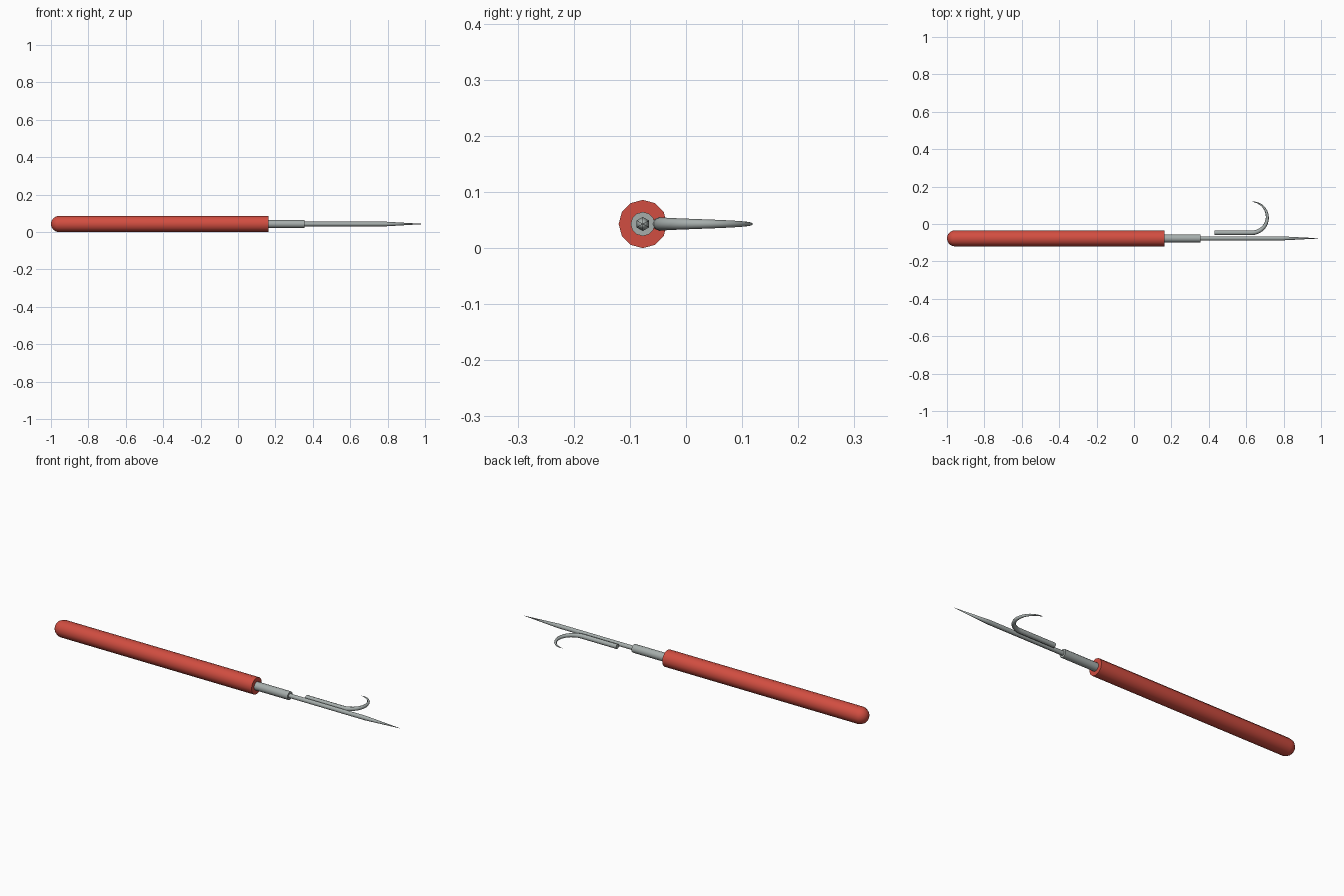
import bpy, bmesh, math
from mathutils import Vector

if "Cube" in bpy.data.objects:
    bpy.data.objects.remove(bpy.data.objects["Cube"])

AXIS_Y, AXIS_Z = -0.077, 0.043


def material(name, rgb):
    m = bpy.data.materials.new(name)
    m.diffuse_color = (*rgb, 1)
    m.use_nodes = True
    m.node_tree.nodes["Principled BSDF"].inputs["Base Color"].default_value = m.diffuse_color
    return m


red = material("red handle", (0.64, 0.075, 0.052))
steel = material("grey steel", (0.38, 0.42, 0.41))


def sweep(name, stations, sides, mat):
    """Sweep a round section along (x, y, radius) stations at z = AXIS_Z."""
    bm = bmesh.new()
    pts = [Vector((x, y, AXIS_Z)) for x, y, r in stations]
    rings = []
    for i, (p, s) in enumerate(zip(pts, stations)):
        if s[2] == 0:
            rings.append([bm.verts.new(p)])
            continue
        t = (pts[min(i + 1, len(pts) - 1)] - pts[max(i - 1, 0)]).normalized()
        n = Vector((-t.y, t.x, 0))
        angles = [2 * math.pi * k / sides for k in range(sides)]
        rings.append([bm.verts.new(p + s[2] * (n * math.sin(a) + Vector((0, 0, math.cos(a)))))
                      for a in angles])
    for a, b in zip(rings, rings[1:]):
        for k in range(sides):
            j = (k + 1) % sides
            if len(a) == 1:
                bm.faces.new((a[0], b[k], b[j]))
            elif len(b) == 1:
                bm.faces.new((a[k], a[j], b[0]))
            else:
                bm.faces.new((a[k], a[j], b[j], b[k]))
    for ring in (rings[0], rings[-1]):
        if len(ring) > 1:
            bm.faces.new(ring)
    bmesh.ops.recalc_face_normals(bm, faces=bm.faces)
    me = bpy.data.meshes.new(name)
    bm.to_mesh(me)
    bm.free()
    me.materials.append(mat)
    ob = bpy.data.objects.new(name, me)
    bpy.context.collection.objects.link(ob)
    bpy.ops.object.select_all(action='DESELECT')
    ob.select_set(True)
    bpy.context.view_layer.objects.active = ob
    bpy.ops.object.shade_smooth_by_angle(angle=math.radians(62))
    return ob


# handle with a domed butt
R = 0.043
dome = [(-1 + R * (1 - math.cos(a)), AXIS_Y, R * math.sin(a))
        for a in [math.pi / 2 * i / 5 for i in range(6)]]
sweep("handle", dome + [(0.162, AXIS_Y, R)], 12, red)

# collar between handle and needle
sweep("collar", [(0.12, AXIS_Y, 0.0215), (0.355, AXIS_Y, 0.0215)], 12, steel)

# straight needle with a long point
sweep("needle", [(0.33, AXIS_Y, 0.0125), (0.79, AXIS_Y, 0.0125), (1.0, AXIS_Y, 0)], 6, steel)

# curved hook lying beside the needle, thinning to a point
HR, HX, HY, N = 0.083, 0.63, 0.036, 16
hook = [(0.43, HY - HR, 0.0125)]
for i in range(N + 1):
    t = i / N
    a = -math.pi / 2 + math.radians(178) * t
    hook.append((HX + HR * math.cos(a), HY + HR * math.sin(a), 0.0125 * (1 - t) ** 0.6))
sweep("hook", hook, 8, steel)
